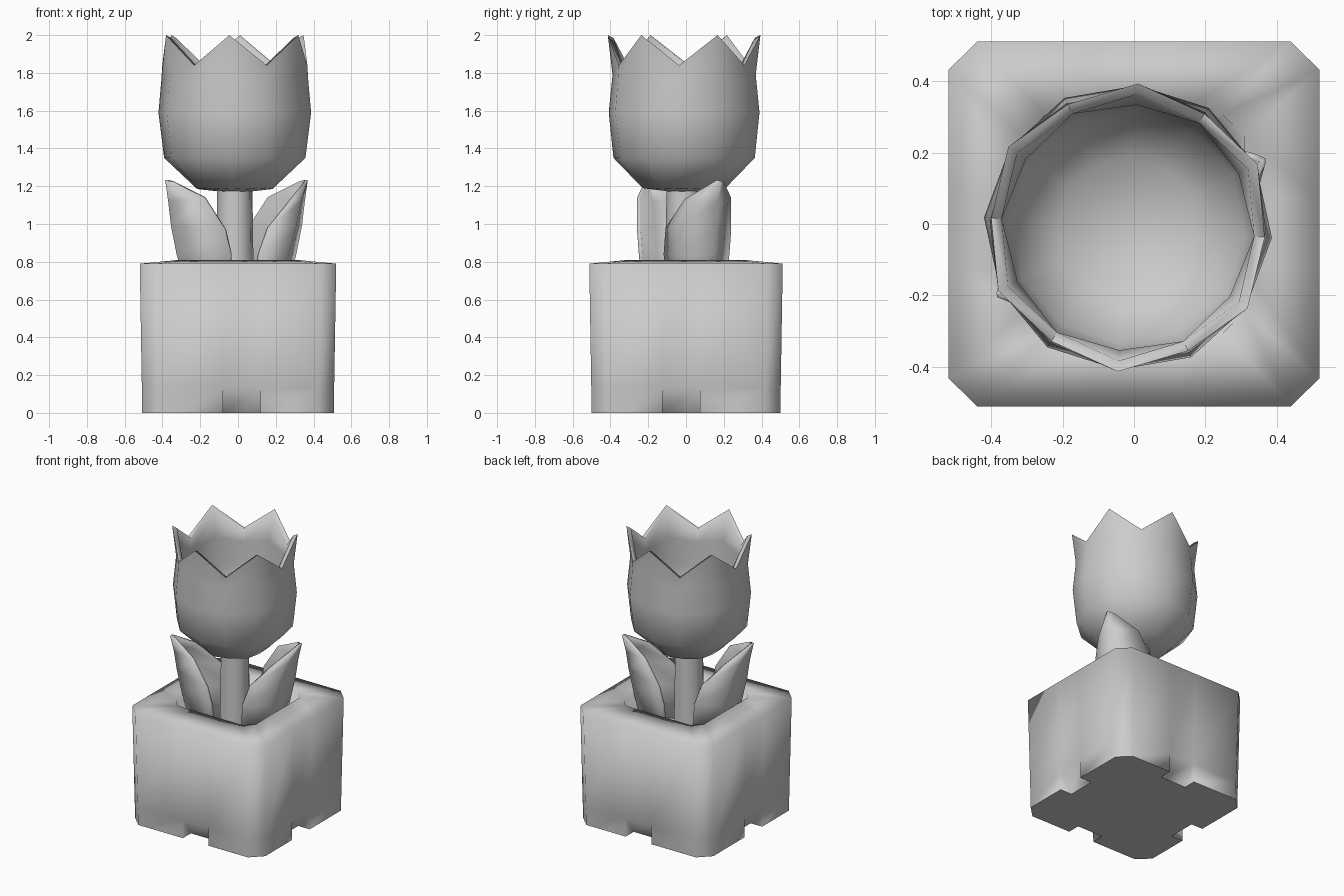
import bpy, bmesh, math
from mathutils import Vector

if "Cube" in bpy.data.objects:
    bpy.data.objects.remove(bpy.data.objects["Cube"])

grey = bpy.data.materials.new("plain grey")
grey.use_nodes = True
COLOUR = (0.6, 0.6, 0.6, 1)
grey.diffuse_color = COLOUR
grey.node_tree.nodes["Principled BSDF"].inputs["Base Color"].default_value = COLOUR


def loft(name, rings, closed=True, cap_start=True, cap_end=True, sharp=180):
    """Skin a list of equal-length point rings."""
    bm = bmesh.new()
    rows = [[bm.verts.new(p) for p in ring] for ring in rings]
    n = len(rows[0])
    for a, b in zip(rows, rows[1:]):
        for i in range(n if closed else n - 1):
            j = (i + 1) % n
            bm.faces.new((a[i], a[j], b[j], b[i]))
    if cap_start:
        bm.faces.new(rows[0])
    if cap_end:
        bm.faces.new(rows[-1])
    bmesh.ops.remove_doubles(bm, verts=bm.verts, dist=0.0005)
    bmesh.ops.recalc_face_normals(bm, faces=bm.faces)
    for f in bm.faces:
        f.smooth = True
    for e in bm.edges:
        low = max(v.co.z for v in e.verts) < 0.001
        if low or (len(e.link_faces) == 2 and e.calc_face_angle(0) > math.radians(sharp)):
            e.smooth = False
    me = bpy.data.meshes.new(name)
    bm.to_mesh(me)
    bm.free()
    me.materials.append(grey)
    ob = bpy.data.objects.new(name, me)
    bpy.context.collection.objects.link(ob)
    return ob


# Planter: chamfered square with a sloping notch at the foot of each side
def square_ring(half, z, chamfer, notch=0.0):
    pts = []
    c = half - chamfer
    for k in range(4):
        a = k * math.pi / 2
        ca, sa = round(math.cos(a)), round(math.sin(a))
        # notch positions are shifted a little towards -x and -y
        shift = (-0.025, -0.02, 0.025, 0.02)[k]
        lo, hi = shift - 0.1, shift + 0.1
        side = [(half, -c), (half, lo), (half - notch, lo),
                (half - notch, hi), (half, hi), (half, c)]
        pts += [(u * ca - v * sa, (u * sa + v * ca) * 0.985, z) for u, v in side]
    return pts


loft("planter", [
    square_ring(0.507, 0.0, 0.08, 0.09),
    square_ring(0.509, 0.13, 0.08),
    square_ring(0.52, 0.79, 0.08),
    square_ring(0.31, 0.81, 0.06),
    square_ring(0.29, 0.62, 0.06),
], sharp=100)

CX, CY = -0.017, -0.01


def circle(r, z, n, turn=0.0):
    return [(CX + r * math.cos(turn + 2 * math.pi * i / n),
             CY + r * math.sin(turn + 2 * math.pi * i / n), z) for i in range(n)]


# Stem
loft("stem", [circle(0.105, 0.6, 8, 0.2), circle(0.1, 0.85, 8, 0.2),
              circle(0.095, 1.2, 8, 0.2)], cap_start=False, cap_end=False)


# Flower: twelve columns, alternating between valleys and petal tips
def petal_ring(r_valley, z_valley, r_tip, z_tip):
    pts = []
    for i in range(12):
        a = math.radians(-4 + 30 * i)
        r, z = (r_tip, z_tip) if i % 2 else (r_valley, z_valley)
        pts.append((CX + r * math.cos(a), CY + r * math.sin(a), z))
    return pts


loft("flower", [petal_ring(*p) for p in (
    (0.02, 1.165, 0.02, 1.165),
    (0.20, 1.185, 0.22, 1.19),
    (0.375, 1.35, 0.375, 1.35),
    (0.405, 1.59, 0.40, 1.59),
    (0.39, 1.76, 0.38, 1.79),
    (0.385, 1.84, 0.405, 2.0),
    (0.355, 1.835, 0.375, 1.985),
    (0.355, 1.75, 0.345, 1.80),
    (0.36, 1.59, 0.36, 1.59),
    (0.33, 1.39, 0.33, 1.39),
    (0.19, 1.25, 0.20, 1.25),
)], sharp=75)

# Leaves: cupped blades on opposite sides of the stem
BLADE = [
    [(0.08, -0.08, 0.6), (0.21, -0.02, 0.6), (0.24, 0.13, 0.6), (0.02, 0.20, 0.6)],
    [(0.11, -0.11, 0.84), (0.26, -0.02, 0.84), (0.30, 0.14, 0.84), (0.02, 0.22, 0.84)],
    [(0.16, -0.10, 0.98), (0.30, -0.01, 0.99), (0.33, 0.15, 0.99), (0.05, 0.23, 0.97)],
    [(0.28, 0.0, 1.13), (0.325, 0.05, 1.12), (0.345, 0.16, 1.12), (0.16, 0.23, 1.14)],
    [(0.36, 0.17, 1.23), (0.36, 0.175, 1.23), (0.36, 0.18, 1.23), (0.33, 0.19, 1.225)],
]
for name, s in (("left_leaf", 1), ("right_leaf", -1)):
    rows = [[(s * (x + 0.008) - 0.008, s * (y + 0.01) - 0.01, z) for x, y, z in row] for row in BLADE]
    leaf = loft(name, rows, closed=False, cap_start=False, cap_end=False)
    mod = leaf.modifiers.new("thickness", "SOLIDIFY")
    mod.thickness = 0.02
    mod.offset = 0
